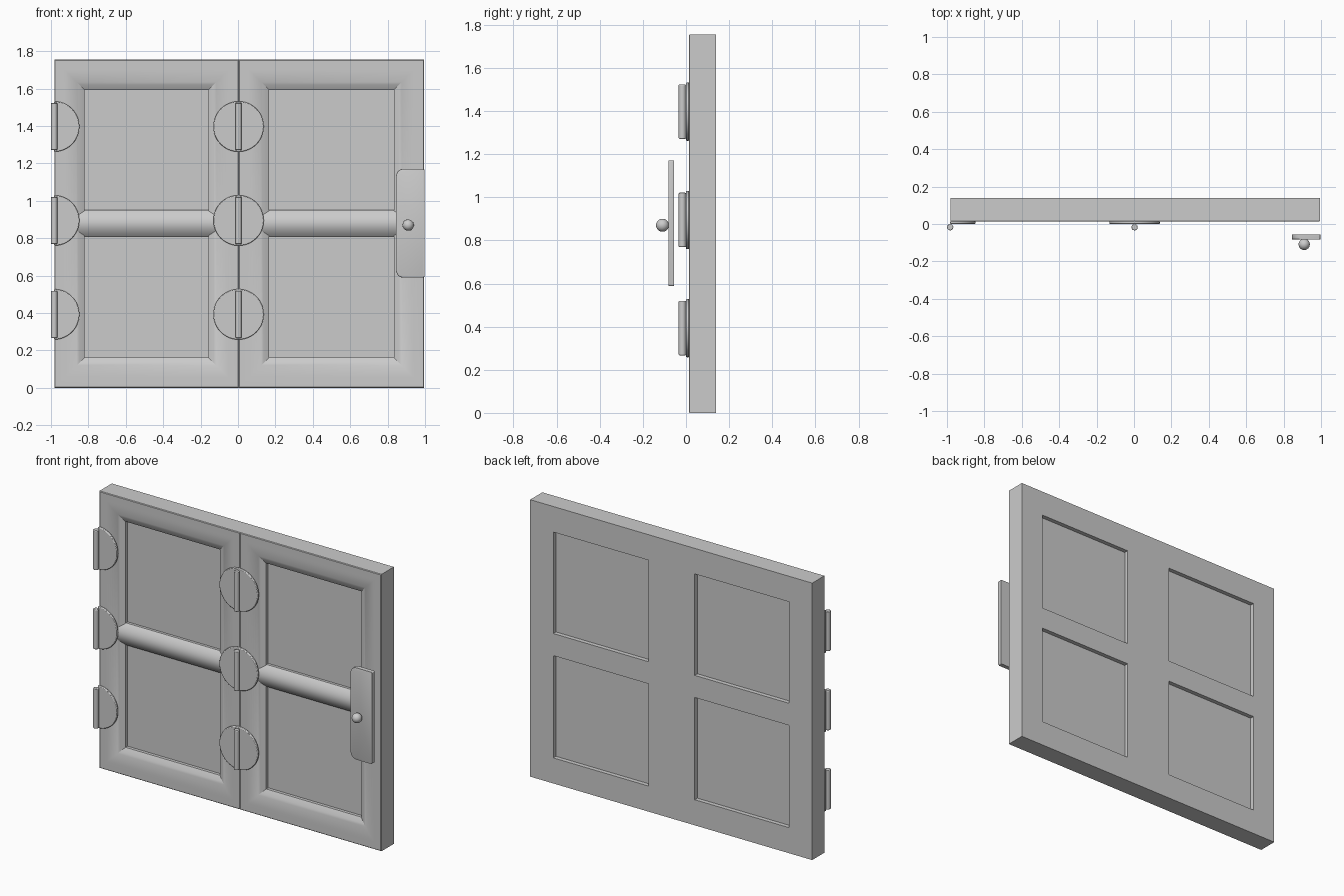
import bpy, bmesh, math
from mathutils import Matrix

cube = bpy.data.objects.get("Cube")
if cube:
    bpy.data.objects.remove(cube, do_unlink=True)

grey = bpy.data.materials.new("plain grey")
grey.use_nodes = True
GREY = (0.6, 0.6, 0.6, 1)
grey.diffuse_color = GREY
grey.node_tree.nodes["Principled BSDF"].inputs["Base Color"].default_value = GREY

FRONT, BACK, HEIGHT = 0.013, 0.139, 1.755
SEAM, BORDER, DROP = 0.004, 0.162, 0.032
LEAVES = [(-0.982, SEAM), (SEAM, 0.995)]
RAIL_Z, RAIL_HALF = 0.88, 0.07


def finish(name, bm):
    """Turn a bmesh into a grey object with smooth curves and sharp edges."""
    bmesh.ops.recalc_face_normals(bm, faces=bm.faces)
    mesh = bpy.data.meshes.new(name)
    bm.to_mesh(mesh)
    bm.free()
    mesh.materials.append(grey)
    obj = bpy.data.objects.new(name, mesh)
    bpy.context.collection.objects.link(obj)
    bpy.ops.object.select_all(action='DESELECT')
    obj.select_set(True)
    bpy.context.view_layer.objects.active = obj
    bpy.ops.object.shade_smooth_by_angle(angle=math.radians(28))
    return obj


def add_bevel(obj, width, segments=2):
    mod = obj.modifiers.new("rounded edges", 'BEVEL')
    mod.width, mod.segments = width, segments
    mod.limit_method = 'ANGLE'
    mod.angle_limit = math.radians(40)


def prism(bm, points, axis, start, end):
    """Extrude an outline along x (points are y, z) or along y (points are x, z)."""
    def place(p, d):
        return (d, p[0], p[1]) if axis == 'x' else (p[0], d, p[1])
    a = [bm.verts.new(place(p, start)) for p in points]
    b = [bm.verts.new(place(p, end)) for p in points]
    bm.faces.new(a)
    bm.faces.new(b[::-1])
    for i in range(len(a)):
        j = (i + 1) % len(a)
        bm.faces.new((a[i], b[i], b[j], a[j]))


def rect(x0, x1, z0, z1):
    return [(x0, z0), (x1, z0), (x1, z1), (x0, z1)]


# Mitred frames of both leaves, with a curved inner moulding
curve = [(0.05 + (BORDER - 0.05) * i / 8, FRONT + DROP * (i / 8) ** 2) for i in range(9)]
profile = [(0, BACK), (0, FRONT + 0.004), (0.004, FRONT)] + curve + [(BORDER, BACK)]
bm = bmesh.new()
for x0, x1 in LEAVES:
    rings = [[bm.verts.new((x, y, z)) for x, z in rect(x0 + t, x1 - t, t, HEIGHT - t)]
             for t, y in profile]
    for k, ring in enumerate(rings):
        after = rings[(k + 1) % len(rings)]
        for i in range(4):
            j = (i + 1) % 4
            bm.faces.new((ring[i], ring[j], after[j], after[i]))
bmesh.ops.delete(bm, geom=[f for f in bm.faces if all(abs(v.co.x - SEAM) < 1e-4 for v in f.verts)],
                 context='FACES')
bmesh.ops.remove_doubles(bm, verts=bm.verts, dist=1e-4)
finish("door_frame", bm)

# Recessed panels and rounded cross rails
for side, (x0, x1) in zip(("right", "left"), LEAVES):
    a, b = x0 + BORDER, x1 - BORDER
    bm = bmesh.new()
    prism(bm, rect(a, b, BORDER, HEIGHT - BORDER), 'y', 0.065, 0.112)
    finish(side + "_panel", bm)

    steps = [i / 8 - 1 for i in range(17)]
    arch = [(FRONT + 0.003 + DROP * s * s, RAIL_Z + RAIL_HALF * s) for s in steps]
    bm = bmesh.new()
    prism(bm, arch + [(0.08, RAIL_Z + RAIL_HALF), (0.08, RAIL_Z - RAIL_HALF)],
          'x', a - 0.1, b + 0.1)
    finish(side + "_cross_rail", bm)

    bm = bmesh.new()
    prism(bm, rect(a, b, RAIL_Z - RAIL_HALF, RAIL_Z + RAIL_HALF), 'y', 0.08, BACK)
    finish(side + "_cross_rail_back", bm)

# Hinges: round leaf plates with a vertical pin
for label, z in (("lower", 0.393), ("middle", 0.895), ("upper", 1.397)):
    for place, x, sweep in (("outer", -0.983, math.pi), ("centre", 0.003, 2 * math.pi)):
        count = 48 if sweep > 4 else 25
        step = 2 * math.pi / 48
        disc = [(x + 0.135 * math.cos(i * step - math.pi / 2),
                 z + 0.135 * math.sin(i * step - math.pi / 2)) for i in range(count)]
        bm = bmesh.new()
        prism(bm, disc, 'y', 0.0, 0.015)
        add_bevel(finish(f"{label}_{place}_hinge_plate", bm), 0.004)

        bm = bmesh.new()
        bmesh.ops.create_cone(bm, cap_ends=True, segments=20, radius1=0.017, radius2=0.017,
                              depth=0.252, matrix=Matrix.Translation((x, -0.017, z)))
        add_bevel(finish(f"{label}_{place}_hinge_pin", bm), 0.004)

# Handle plate with round corners on the inner side
outline = []
for cx, cz, r, start in ((0.99, 1.165, 0.006, 0), (0.885, 1.131, 0.04, 90),
                         (0.885, 0.629, 0.04, 180), (0.99, 0.595, 0.006, 270)):
    for i in range(7):
        angle = math.radians(start + 15 * i)
        outline.append((cx + r * math.cos(angle), cz + r * math.sin(angle)))
bm = bmesh.new()
prism(bm, outline, 'y', -0.082, -0.055)
front = [v for v in bm.verts if v.co.y < -0.08]
front_edges = [e for e in bm.edges if all(v.co.y < -0.08 for v in e.verts)]
bmesh.ops.bevel(bm, geom=front_edges, offset=0.005, segments=2, affect='EDGES', profile=0.5)
finish("handle_plate", bm)

# Knob
bm = bmesh.new()
bmesh.ops.create_uvsphere(bm, u_segments=32, v_segments=16, radius=0.03,
                          matrix=Matrix.Translation((0.91, -0.109, 0.87)))
finish("knob", bm)
